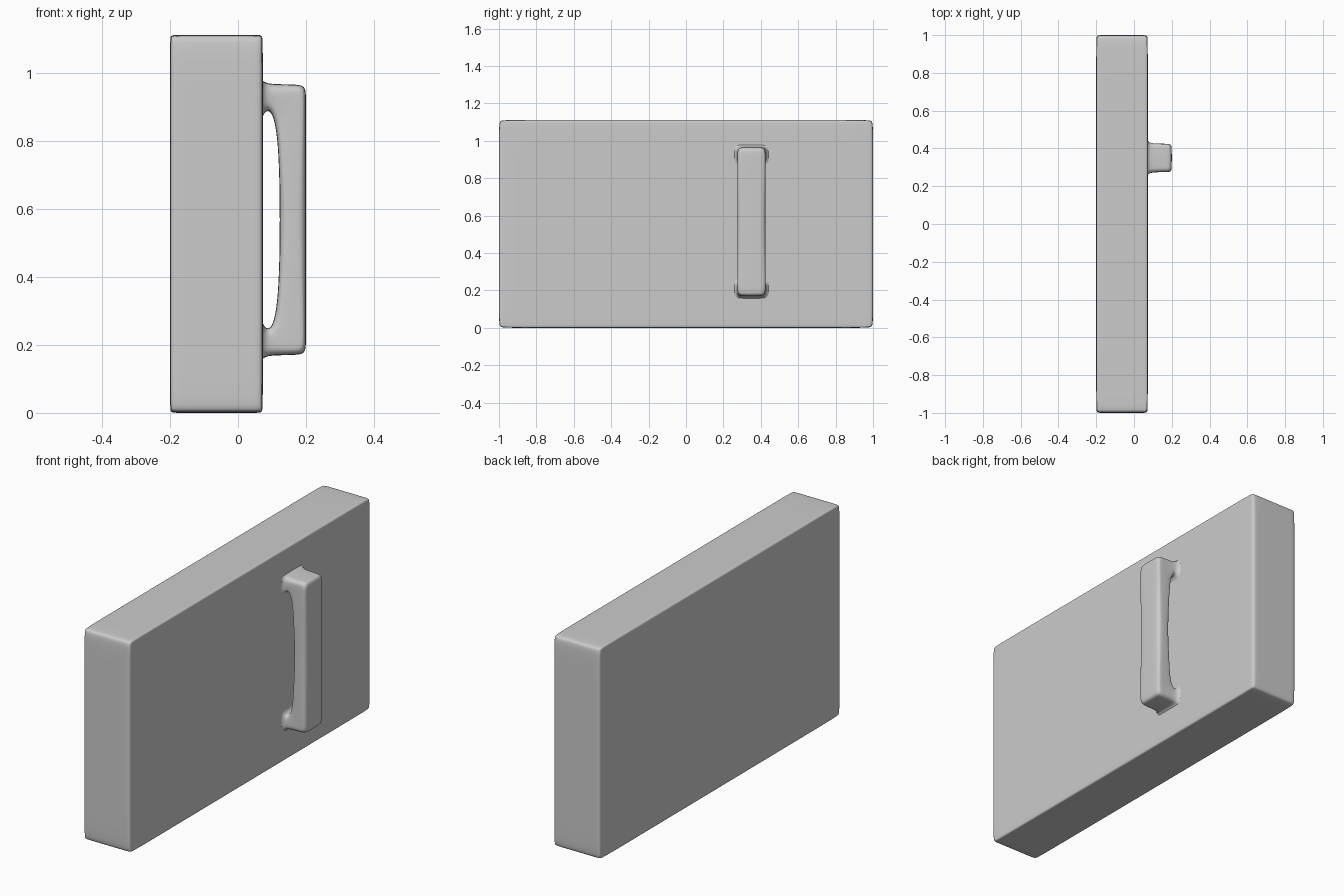
import bpy, bmesh, math
from mathutils import Vector

if "Cube" in bpy.data.objects:
    bpy.data.objects.remove(bpy.data.objects["Cube"])


def finish(name, bm, levels):
    bmesh.ops.recalc_face_normals(bm, faces=bm.faces[:])
    for f in bm.faces:
        f.smooth = True
    me = bpy.data.meshes.new(name)
    bm.to_mesh(me)
    bm.free()
    ob = bpy.data.objects.new(name, me)
    bpy.context.collection.objects.link(ob)
    mod = ob.modifiers.new("smooth", 'SUBSURF')
    mod.levels = mod.render_levels = levels
    return ob


# Door panel: box with support loops, rounded by subdivision
lo, hi = (-0.2, -1.0, 0.0), (0.073, 1.0, 1.112)
inset = (0.016, 0.065, 0.035)
bm = bmesh.new()
bmesh.ops.create_cube(bm, size=1)
for v in bm.verts:
    v.co = [lo[i] if v.co[i] < 0 else hi[i] for i in range(3)]
for i in range(3):
    axis = Vector((0, 0, 0))
    axis[i] = 1
    for pos in (lo[i] + inset[i], hi[i] - inset[i]):
        bmesh.ops.bisect_plane(bm, geom=bm.verts[:] + bm.edges[:] + bm.faces[:],
                               plane_co=axis * pos, plane_no=axis)
finish("panel", bm, 3)

# Handle: rounded sections (outer x, z, inner x, z, half width), mirrored top to bottom
MID_Z, MID_Y = 0.568, 0.35
upper = [
    (0.070, 0.982, 0.070, 0.862, 0.097),
    (0.075, 0.975, 0.076, 0.881, 0.087),
    (0.086, 0.969, 0.087, 0.889, 0.080),
    (0.110, 0.967, 0.096, 0.885, 0.077),
    (0.150, 0.966, 0.103, 0.870, 0.076),
    (0.180, 0.965, 0.108, 0.852, 0.075),
    (0.195, 0.960, 0.112, 0.830, 0.075),
    (0.200, 0.943, 0.116, 0.798, 0.075),
    (0.200, 0.900, 0.119, 0.755, 0.075),
    (0.200, 0.780, 0.122, 0.680, 0.075),
]
middle = [(0.2, MID_Z, 0.123, MID_Z, 0.075)]
lower = [(a, 2 * MID_Z - b, c, 2 * MID_Z - d, w) for a, b, c, d, w in reversed(upper)]


def section(bm, ox, oz, ix, iz, w):
    outer, inner = Vector((ox, MID_Y, oz)), Vector((ix, MID_Y, iz))
    centre, half = (outer + inner) / 2, (outer - inner).length / 2
    u, r, ring = (outer - inner).normalized(), 0.026, []
    for k, (su, sv) in enumerate(((1, 1), (-1, 1), (-1, -1), (1, -1))):
        for j in range(4):
            a = math.radians(45 + k * 90 - 45 + j * 30)
            du = su * (half - r) + r * math.cos(a)
            dv = sv * (w - r) + r * math.sin(a)
            ring.append(bm.verts.new(centre + u * du + Vector((0, dv, 0))))
    return ring


bm = bmesh.new()
rings = [section(bm, *s) for s in upper + middle + lower]
for a, b in zip(rings, rings[1:]):
    n = len(a)
    for i in range(n):
        bm.faces.new((a[i], a[(i + 1) % n], b[(i + 1) % n], b[i]))
finish("handle", bm, 2)
